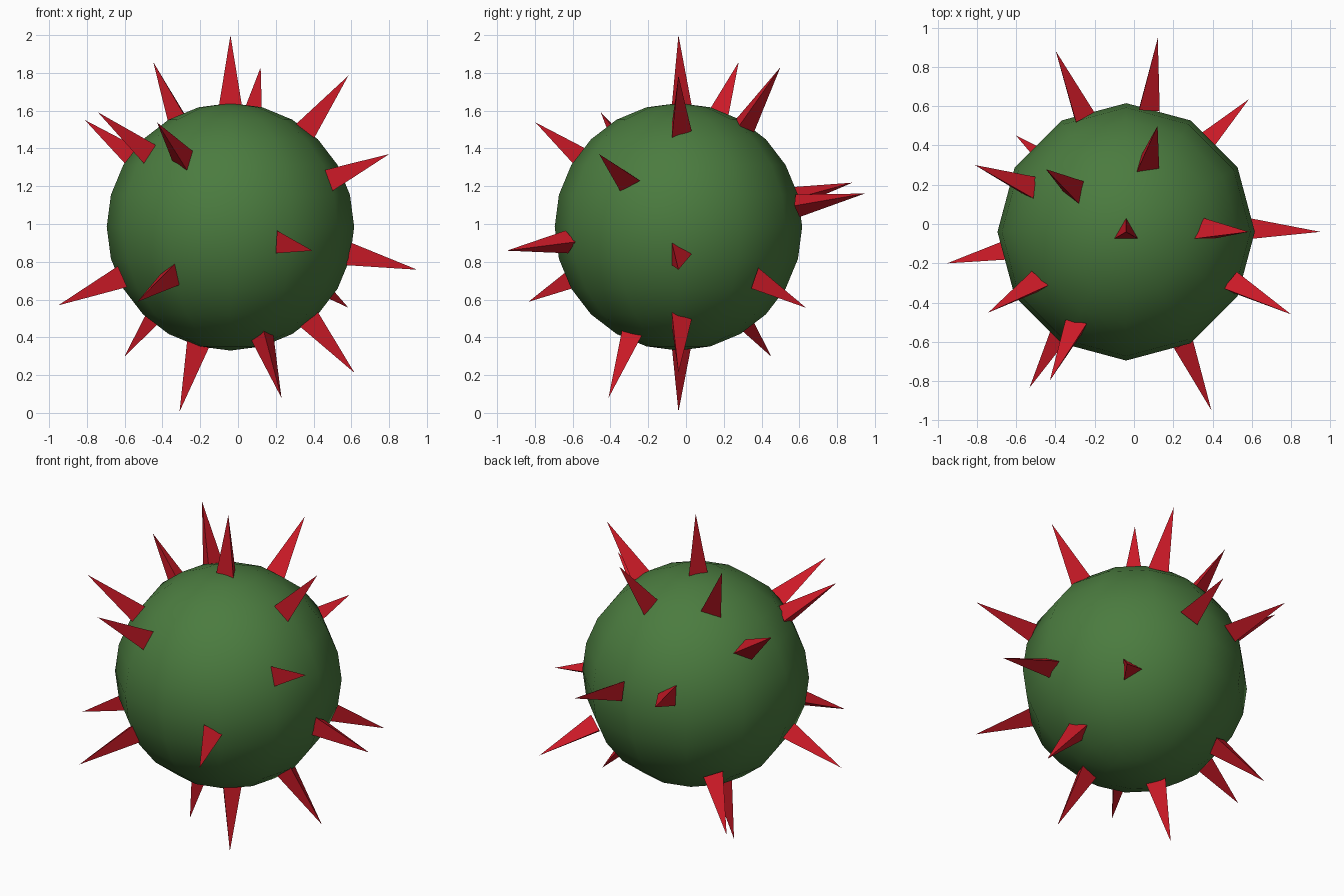
import bpy
from mathutils import Vector, Matrix

if "Cube" in bpy.data.objects:
    bpy.data.objects.remove(bpy.data.objects["Cube"])

CENTRE = Vector((-0.04, -0.04, 0.985))
BODY_R, BASE_R, TIP_R, SPIKE_W = 0.655, 0.643, 1.015, 0.07


def material(name, color):
    m = bpy.data.materials.new(name)
    m.diffuse_color = color
    m.use_nodes = True
    m.node_tree.nodes["Principled BSDF"].inputs["Base Color"].default_value = m.diffuse_color
    return m


green = material("green_skin", (0.07, 0.2, 0.05, 1))
red = material("red_spike", (0.6, 0.01, 0.02, 1))

# Round body
bpy.ops.mesh.primitive_uv_sphere_add(segments=12, ring_count=12, radius=BODY_R, location=CENTRE)
body = bpy.context.object
body.name = "body"
body.data.materials.append(green)
bpy.ops.object.shade_smooth()

# Spike tip positions
TIPS = [
    (-0.04, -0.04, 2.00), (0.12, 0.50, 1.83), (0.58, -0.04, 1.78), (0.80, -0.46, 1.37),
    (-0.45, 0.28, 1.86), (-0.74, -0.45, 1.59), (-0.81, 0.30, 1.55), (-0.43, -0.80, 1.54),
    (0.39, -0.94, 0.86), (0.94, -0.04, 0.76), (0.58, 0.63, 0.56), (0.61, -0.04, 0.22),
    (0.23, -0.41, 0.08), (-0.31, -0.04, 0.005), (-0.60, 0.45, 0.30), (-0.53, -0.83, 0.59),
    (-0.95, -0.20, 0.57), (0.12, 0.94, 1.16), (-0.40, 0.885, 1.22),
]


# Three-sided spike pointing straight out of the body
def add_spike(i, tip):
    n = (Vector(tip) - CENTRE).normalized()
    if n.z > 0.99:
        side = Vector((0, 1, 0))
    else:
        side = Vector((0, 0, 1)).cross(n).normalized()
        if n.x < 0.2:
            side = -side
    rot = Matrix((side.cross(n), side, n)).transposed().to_4x4()
    bpy.ops.mesh.primitive_cone_add(vertices=3, radius1=SPIKE_W, radius2=0, depth=TIP_R - BASE_R)
    spike = bpy.context.object
    spike.name = f"spike_{i:02d}"
    spike.matrix_world = Matrix.Translation(CENTRE + n * (TIP_R + BASE_R) / 2) @ rot
    spike.data.materials.append(red)


for i, tip in enumerate(TIPS, 1):
    add_spike(i, tip)
